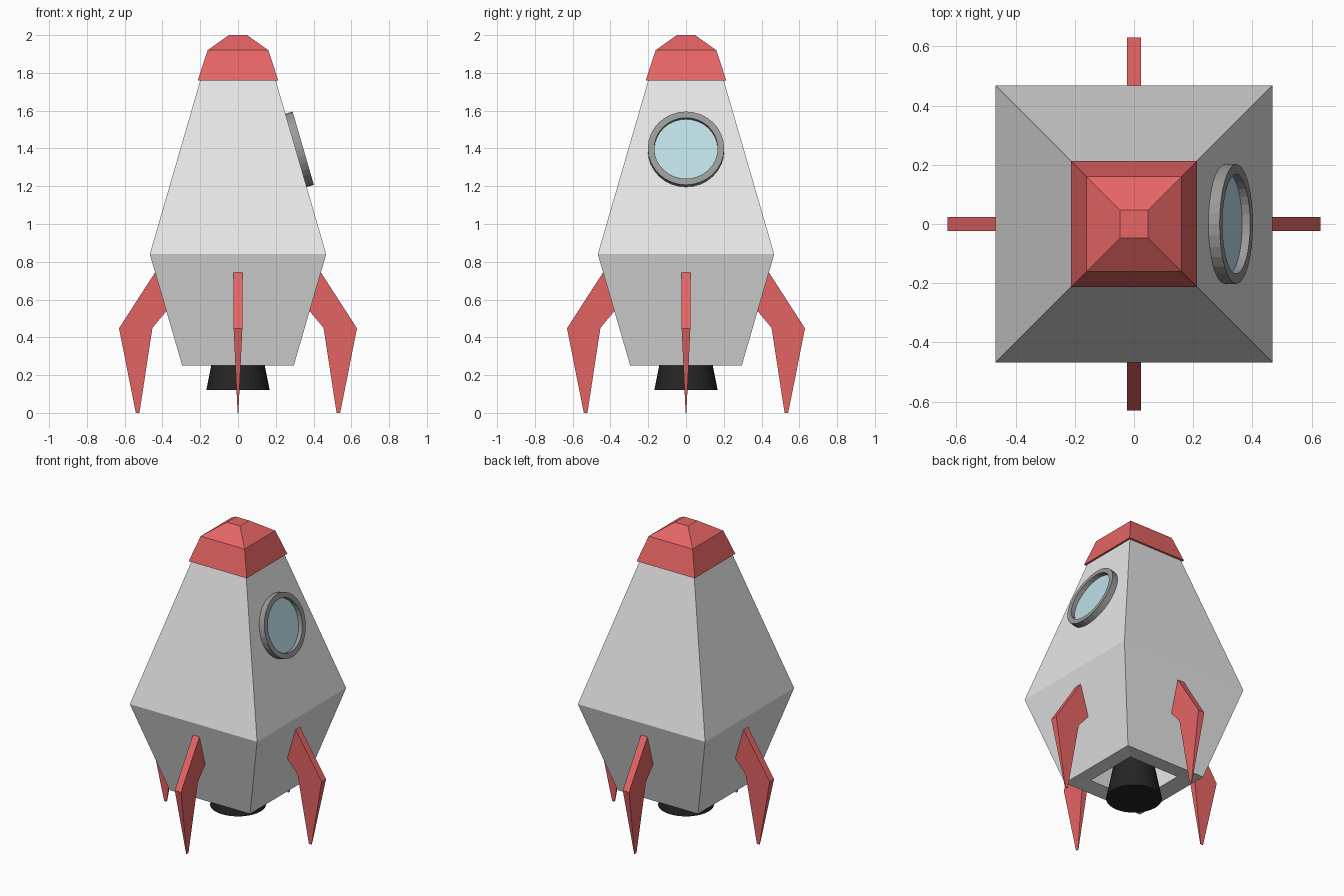
import bpy, bmesh, math
from mathutils import Matrix, Vector

if "Cube" in bpy.data.objects:
    bpy.data.objects.remove(bpy.data.objects["Cube"])


def mat(name, r, g, b):
    m = bpy.data.materials.new(name)
    m.diffuse_color = (r, g, b, 1)
    m.use_nodes = True
    m.node_tree.nodes["Principled BSDF"].inputs["Base Color"].default_value = m.diffuse_color
    return m


WHITE = mat("hull_white", 0.8, 0.8, 0.8)
RED = mat("red", 0.8, 0.13, 0.13)
GREY = mat("frame_grey", 0.32, 0.32, 0.32)
GLASS = mat("glass_blue", 0.51, 0.74, 0.79)
BLACK = mat("engine_black", 0.018, 0.018, 0.018)


def finish(bm, name, material, matrix=None):
    bmesh.ops.recalc_face_normals(bm, faces=bm.faces)
    if matrix:
        bm.transform(matrix)
    me = bpy.data.meshes.new(name)
    bm.to_mesh(me)
    bm.free()
    me.materials.append(material)
    ob = bpy.data.objects.new(name, me)
    bpy.context.collection.objects.link(ob)
    return ob


def lathe(name, profile, sides, material, matrix=None, start=0.0, closed=False):
    """Stack rings of (radius, z); cap both ends, or join last ring to first."""
    bm = bmesh.new()
    rings = []
    for r, z in profile:
        angles = [start + 2 * math.pi * i / sides for i in range(sides)]
        rings.append([bm.verts.new((r * math.cos(a), r * math.sin(a), z)) for a in angles])
    pairs = list(zip(rings, rings[1:]))
    if closed:
        pairs.append((rings[-1], rings[0]))
    else:
        bm.faces.new(rings[0])
        bm.faces.new(rings[-1])
    for a, b in pairs:
        for i in range(sides):
            j = (i + 1) % sides
            bm.faces.new((a[i], a[j], b[j], b[i]))
    return finish(bm, name, material, matrix)


def square(name, profile, material):
    """Square tower from (half width, z) pairs."""
    return lathe(name, [(h * math.sqrt(2), z) for h, z in profile], 4, material,
                 start=math.pi / 4)


# hull: square shell, open underneath around the engine
square("hull", [(0.10, 1.66), (0.355, 0.82), (0.185, 0.26), (0.295, 0.25),
                (0.467, 0.84), (0.197, 1.77)], WHITE)

# nose cap with a small overhang
square("nose_cap", [(0.213, 1.76), (0.161, 1.92), (0.048, 2.0)], RED)

# engine nozzle
lathe("engine_nozzle", [(0.168, 0.12), (0.142, 0.25), (0.11, 0.42)], 32, BLACK)

# porthole on the right-hand sloping face
normal = Vector((0.92, 0, 0.267)).normalized()
seat = Matrix.Translation((0.307, 0, 1.39)) @ normal.to_track_quat('Z', 'Y').to_matrix().to_4x4()
lathe("porthole_frame", [(0.202, -0.01), (0.202, 0.04), (0.168, 0.04), (0.168, -0.01)],
      32, GREY, seat, closed=True)
lathe("porthole_glass", [(0.17, 0.004), (0.17, 0.012)], 32, GLASS, seat)

# four fins: (distance out, height, half thickness), thinning to the tip
FIN = [(0.41, 0.745, 0.024), (0.438, 0.745, 0.024), (0.63, 0.448, 0.023), (0.541, 0.0, 0.002),
       (0.522, 0.0, 0.002), (0.453, 0.45, 0.023), (0.378, 0.54, 0.024), (0.36, 0.56, 0.024)]
for k, side in enumerate(("right", "back", "left", "front")):
    bm = bmesh.new()
    near = [bm.verts.new((x, -t, z)) for x, z, t in FIN]
    far = [bm.verts.new((x, t, z)) for x, z, t in FIN]
    bm.faces.new(near)
    bm.faces.new(far[::-1])
    for i in range(len(FIN)):
        j = (i + 1) % len(FIN)
        bm.faces.new((near[i], far[i], far[j], near[j]))
    finish(bm, side + "_fin", RED, Matrix.Rotation(k * math.pi / 2, 4, 'Z'))
